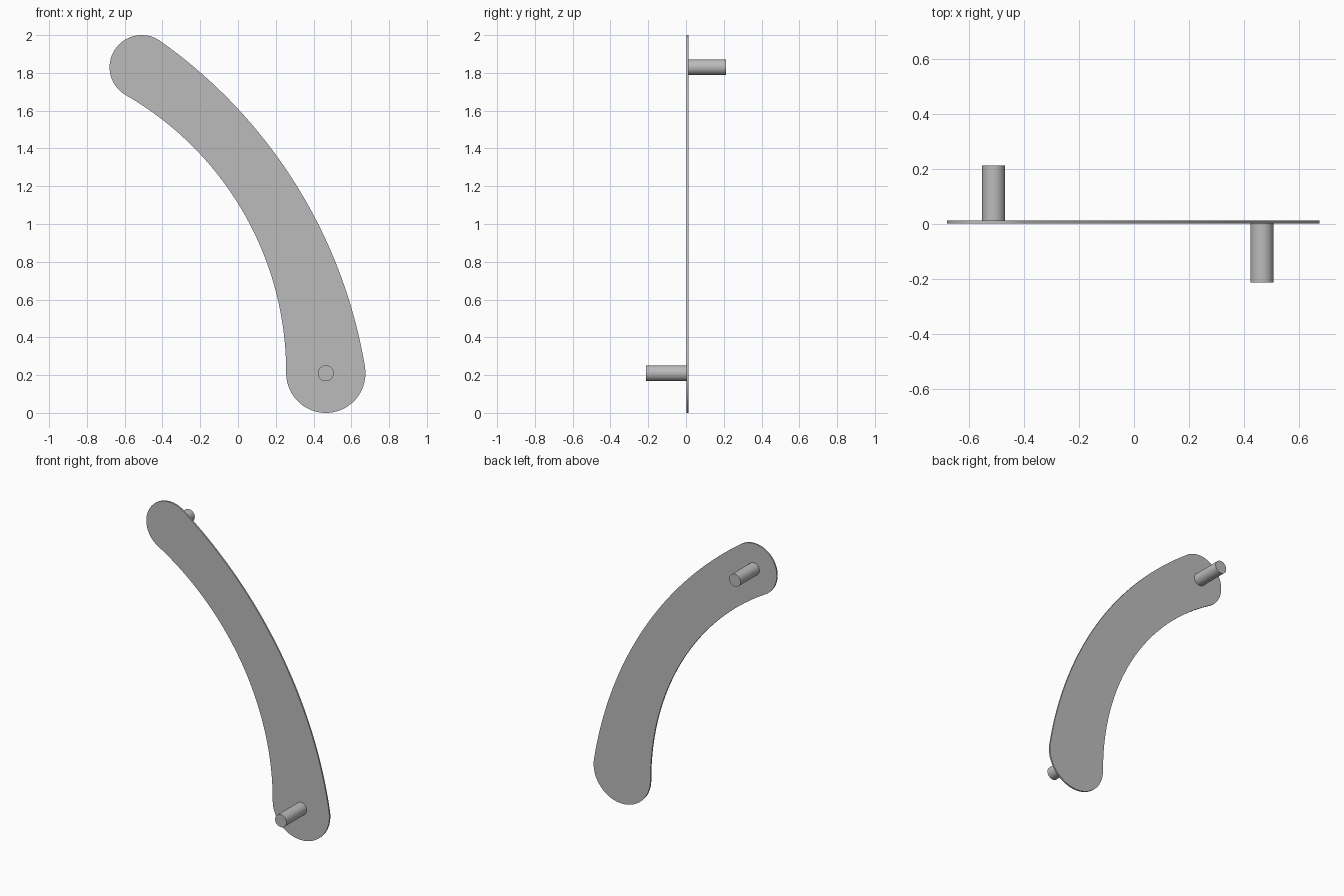
import bpy, bmesh, math
from mathutils import Vector

cube = bpy.data.objects.get("Cube")
if cube:
    bpy.data.objects.remove(cube, do_unlink=True)

grey = bpy.data.materials.new("plain grey")
grey.use_nodes = True
grey.diffuse_color = (0.5, 0.5, 0.5, 1)
grey.node_tree.nodes["Principled BSDF"].inputs["Base Color"].default_value = (0.5, 0.5, 0.5, 1)

# Plate ends (x, z) with radii, and the centres of the two long edge arcs
LOW, LOW_R = Vector((0.465, 0.21)), 0.21
TOP, TOP_R = Vector((-0.51, 1.83)), 0.17
INNER = Vector((-1.436, 0.217))
OUTER = Vector((-1.943, -0.18))
FRONT, BACK = 0.002, 0.012
PEG_R, PEG_END = 0.042, 0.212


def angle(v):
    return math.atan2(v.y, v.x)


def arc(centre, a0, a1, r0, r1, steps):
    """Points along an arc whose radius may drift slightly from r0 to r1."""
    pts = []
    for i in range(steps):
        t = i / steps
        a, r = a0 + (a1 - a0) * t, r0 + (r1 - r0) * t
        pts.append(centre + r * Vector((math.cos(a), math.sin(a))))
    return pts


def extrude_profile(name, pts, y0, y1):
    """Closed solid from an outline in the x-z plane."""
    bm = bmesh.new()
    face = bm.faces.new([bm.verts.new((p.x, y0, p.y)) for p in pts])
    ext = bmesh.ops.extrude_face_region(bm, geom=[face], use_keep_orig=True)
    moved = [g for g in ext["geom"] if isinstance(g, bmesh.types.BMVert)]
    bmesh.ops.translate(bm, verts=moved, vec=(0, y1 - y0, 0))
    bmesh.ops.recalc_face_normals(bm, faces=bm.faces)
    mesh = bpy.data.meshes.new(name)
    bm.to_mesh(mesh)
    bm.free()
    mesh.materials.append(grey)
    obj = bpy.data.objects.new(name, mesh)
    bpy.context.collection.objects.link(obj)
    bpy.ops.object.select_all(action="DESELECT")
    obj.select_set(True)
    bpy.context.view_layer.objects.active = obj
    bpy.ops.object.shade_smooth_by_angle(angle=math.radians(30))
    return obj


# Curved plate: outer edge, top end, inner edge, bottom end
out_low, out_top = angle(LOW - OUTER), angle(TOP - OUTER)
in_low, in_top = angle(LOW - INNER), angle(TOP - INNER)
outline = arc(OUTER, out_low, out_top,
              (LOW - OUTER).length + LOW_R, (TOP - OUTER).length + TOP_R, 48)
outline += arc(TOP, out_top, in_top + math.pi, TOP_R, TOP_R, 32)
outline += arc(INNER, in_top, in_low,
               (TOP - INNER).length - TOP_R, (LOW - INNER).length - LOW_R, 48)
outline += arc(LOW, in_low + math.pi, out_low + math.tau, LOW_R, LOW_R, 32)
extrude_profile("curved_plate", outline, FRONT, BACK)

# Round pegs on opposite sides of the plate
for name, centre, y0, y1 in (("front_peg", LOW, -PEG_END, FRONT),
                             ("back_peg", TOP, BACK, PEG_END)):
    extrude_profile(name, arc(centre, 0, math.tau, PEG_R, PEG_R, 40), y0, y1)
